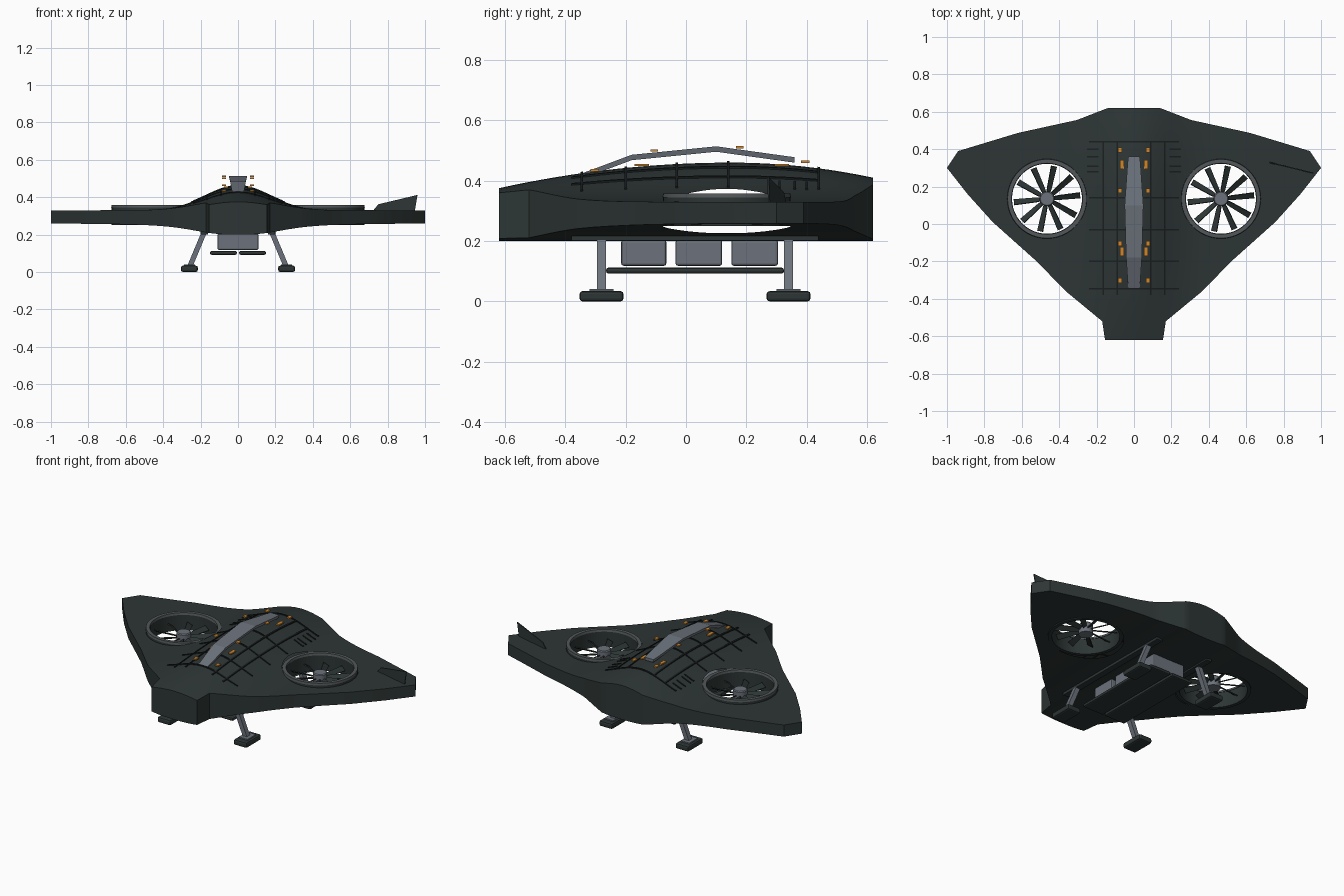
import bpy, bmesh, math
from mathutils import Vector

if "Cube" in bpy.data.objects:
    bpy.data.objects.remove(bpy.data.objects["Cube"])


def material(name, rgb):
    m = bpy.data.materials.new(name)
    m.diffuse_color = (*rgb, 1)
    m.use_nodes = True
    m.node_tree.nodes["Principled BSDF"].inputs["Base Color"].default_value = m.diffuse_color
    return m


HULL = material("dark green grey", (0.026, 0.036, 0.035))
LINE = material("near black", (0.010, 0.013, 0.013))
GREY = material("steel grey", (0.15, 0.17, 0.20))
RIM = material("rim grey", (0.085, 0.095, 0.10))
ORANGE = material("orange", (0.62, 0.24, 0.03))


def finish(bm, name, mat, smooth=False, bevel=0):
    bmesh.ops.remove_doubles(bm, verts=bm.verts, dist=1e-5)
    bmesh.ops.recalc_face_normals(bm, faces=bm.faces)
    me = bpy.data.meshes.new(name)
    bm.to_mesh(me)
    bm.free()
    ob = bpy.data.objects.new(name, me)
    bpy.context.collection.objects.link(ob)
    me.materials.append(mat)
    if bevel:
        b = ob.modifiers.new("bevel", 'BEVEL')
        b.width, b.segments = bevel, 2
    if smooth:
        shade(ob)
    return ob


def shade(ob):
    bpy.ops.object.select_all(action='DESELECT')
    ob.select_set(True)
    bpy.context.view_layer.objects.active = ob
    bpy.ops.object.shade_smooth_by_angle(angle=math.radians(30))


def loft(bm, sections, closed=False):
    """Skin a row of equal cross-sections, capped unless closed."""
    rows = [[bm.verts.new(p) for p in s] for s in sections]
    n = len(rows[0])
    pairs = list(zip(rows, rows[1:] + rows[:1])) if closed else list(zip(rows, rows[1:]))
    for a, b in pairs:
        for i in range(n):
            j = (i + 1) % n
            bm.faces.new((a[i], a[j], b[j], b[i]))
    if not closed:
        bm.faces.new(rows[0])
        bm.faces.new(rows[-1])


def box(name, lo, hi, mat, bevel=0):
    bm = bmesh.new()
    loft(bm, [[(lo[0], lo[1], z), (hi[0], lo[1], z), (hi[0], hi[1], z), (lo[0], hi[1], z)]
              for z in (lo[2], hi[2])])
    return finish(bm, name, mat, bevel=bevel)


def lathe(name, cx, cy, profile, mat, steps=48):
    bm = bmesh.new()
    loft(bm, [[(cx + r * math.cos(t), cy + r * math.sin(t), z) for r, z in profile]
              for t in (2 * math.pi * k / steps for k in range(steps))], closed=True)
    return finish(bm, name, mat, smooth=True)


def interp(table, x):
    for (x0, y0), (x1, y1) in zip(table, table[1:]):
        if x <= x1:
            return y0 + (y1 - y0) * (x - x0) / (x1 - x0)
    return table[-1][1]


# Hull shape: plan outline plus smooth top and bottom heights
FRONT = [(0, -.62), (.155, -.62), (.17, -.52), (.364, -.36), (.52, -.2), (.755, .01), (.89, .16), (1, .30)]
BACK = [(0, .62), (.14, .62), (.305, .556), (.62, .487), (.94, .39), (1, .30)]


def top(x, y):
    spine = .46 - (.143 if y < .15 else .226) * (y - .15) ** 2
    return .33 + (spine - .33) * math.exp(-(x / .24) ** 2)


def bottom(x):
    return .26 - .06 / (1 + (abs(x) / .28) ** 3)


half = [.04, .08, .11, .14, .155, .17, .20, .235, .27, .305, .335, .364, .41, .46,
        .52, .57, .62, .69, .755, .82, .89, .94, 1]
stations = [-x for x in reversed(half)] + [0] + half
N = 26
bm = bmesh.new()
up, down = [], []
for x in stations:
    a, b = interp(FRONT, abs(x)), interp(BACK, abs(x))
    ys = [a + (b - a) * k / N for k in range(N + 1)]
    up.append([bm.verts.new((x, y, top(x, y))) for y in ys])
    down.append([bm.verts.new((x, y, bottom(x))) for y in ys])
for i in range(len(stations) - 1):
    for g in (up, down):
        for k in range(N):
            bm.faces.new((g[i][k], g[i + 1][k], g[i + 1][k + 1], g[i][k + 1]))
    for k in (0, N):
        bm.faces.new((up[i][k], up[i + 1][k], down[i + 1][k], down[i][k]))
hull = finish(bm, "hull", HULL)

# Duct openings through the hull, leaving an open shell
FX, FY, FR = .465, .135, .212
for s in (-1, 1):
    bm = bmesh.new()
    loft(bm, [[(s * FX + FR * math.cos(t), FY + FR * math.sin(t), z)
               for t in (2 * math.pi * k / 48 for k in range(48))] for z in (.1, .6)])
    cutter = finish(bm, "duct_cutter", HULL)
    cutter.hide_render = True
    mod = hull.modifiers.new("cut", 'BOOLEAN')
    mod.operation, mod.solver, mod.object = 'DIFFERENCE', 'EXACT', cutter
    bpy.context.view_layer.objects.active = hull
    bpy.ops.object.modifier_apply(modifier=mod.name)
    bpy.data.objects.remove(cutter)
bm = bmesh.new()
bm.from_mesh(hull.data)
walls = [f for f in bm.faces if all(
    abs(math.hypot(abs(v.co.x) - FX, v.co.y - FY) - FR) < .002 for v in f.verts) and abs(f.normal.z) < .2]
bmesh.ops.delete(bm, geom=walls, context='FACES')
bm.to_mesh(hull.data)
bm.free()
shade(hull)

# Lift fans: duct, rim, hub and ten pitched blades
for s in (-1, 1):
    cx = s * FX
    lathe("fan_duct", cx, FY, [(.19, .25), (.211, .25), (.211, .347), (.19, .347)], HULL)
    lathe("fan_rim", cx, FY, [(.187, .345), (.213, .345), (.211, .358), (.190, .358)], RIM)
    bm = bmesh.new()
    loft(bm, [[(cx + r * math.cos(t), FY + r * math.sin(t), z)
               for t in (2 * math.pi * k / 24 for k in range(24))]
              for r, z in ((.04, .265), (.04, .325), (.035, .33))])
    finish(bm, "fan_hub", GREY, smooth=True)
    bm = bmesh.new()
    for k in range(10):
        t = math.radians(36 * k + 6)
        d, n = Vector((math.cos(t), math.sin(t), 0)), Vector((-math.sin(t), math.cos(t), 0))
        chord = n * math.cos(.6) + Vector((0, 0, math.sin(.6)))
        thick = d.cross(chord) * .003
        c = Vector((cx, FY, .295))
        loft(bm, [[c + d * r + chord * w + thick, c + d * r - chord * w + thick,
                   c + d * r - chord * w - thick, c + d * r + chord * w - thick]
                  for r, w in ((.035, .011), (.06, .014), (.178, .018))])
    finish(bm, "fan_blades", HULL)


# Raised panel lines draped over the back
def panel_line(bm, a, b, w=.004, steps=24):
    a, b = Vector(a), Vector(b)
    d = (b - a).normalized() * w
    secs = []
    for k in range(steps + 1):
        p = a.lerp(b, k / steps)
        l, r = (p.x - d.y, p.y + d.x), (p.x + d.y, p.y - d.x)
        secs.append([(*l, top(*l) + .005), (*r, top(*r) + .005), (*r, top(*r) - .004), (*l, top(*l) - .004)])
    loft(bm, secs)


bm = bmesh.new()
for y in (-.345, -.2, -.03, .14, .44):
    panel_line(bm, (-.24, y), (.24, y))
for s in (-1, 1):
    for x in (.09, .165):
        panel_line(bm, (s * x, -.38), (s * x, .44))
    for y in (.40, .36, .31, .28):
        panel_line(bm, (s * .19, y), (s * .25, y), steps=4)
finish(bm, "panel_lines", LINE)

# Arched spine bar
bm = bmesh.new()
loft(bm, [[(-w, y, z), (w, y, z), (w * .9, y, z - .018), (-w * .9, y, z - .018)]
          for y, z, w in ((-.36, .418, .026), (-.33, .430, .032), (-.18, .486, .042),
                          (.10, .514, .050), (.33, .482, .034), (.36, .478, .030))])
finish(bm, "spine_bar", GREY)

# Orange marker lights beside the spine
for s in (-1, 1):
    for y, z, l in ((.395, .463, .014), (.318, .452, .024), (.178, .511, .012),
                    (-.105, .500, .013), (-.147, .452, .024), (-.302, .435, .014)):
        x, w = s * (.064 if l > .02 else .075), .010
        box("marker_light", (x - w, y - l, z - .004), (x + w, y + l, z + .004), ORANGE)

# Single small tail fin on the right wing
bm = bmesh.new()
loft(bm, [[(.72, .33 + e, .325), (.945, .275 + e, .325), (.96, .272 + e, .412), (.75, .322 + e, .362)]
          for e in (-.003, .003)])
finish(bm, "wing_fin", HULL)

# Underside: rails, cargo pods, plates
for s in (-1, 1):
    box("belly_rail", (s * .18 - .02, -.38, .20), (s * .18 + .02, .44, .226), HULL, .004)
    box("belly_plate", (s * .078 - .072, -.265, .092), (s * .078 + .072, .325, .112), HULL, .008)
for y0, y1 in ((-.215, -.065), (-.035, .12), (.15, .305)):
    box("cargo_pod", (-.11, y0, .118), (.11, y1, .204), GREY, .008)

# Landing legs and feet
for s in (-1, 1):
    for y in (-.28, .34):
        bm = bmesh.new()
        loft(bm, [[(s * x - .015, y - .015, z), (s * x + .015, y - .015, z),
                   (s * x + .015, y + .015, z), (s * x - .015, y + .015, z)]
                  for x, z in ((.255, .035), (.182, .21))])
        finish(bm, "landing_leg", GREY)
        x = s * .26
        box("foot_cap", (x - .03, y - .04, .03), (x + .03, y + .04, .041), GREY)
        box("foot_pad", (x - .045, y - .073, 0), (x + .045, y + .073, .034), HULL, .010)
